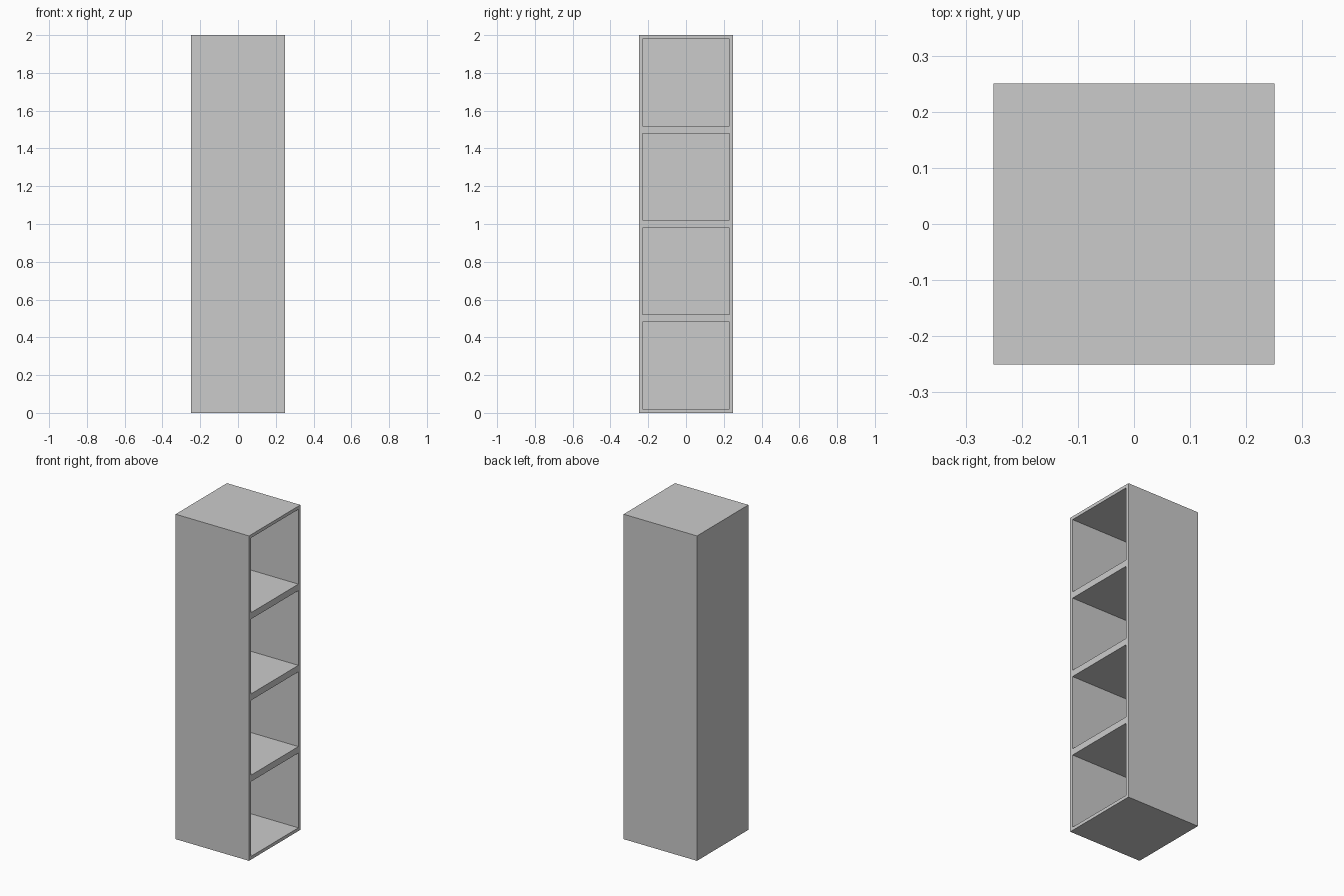
import bpy, bmesh, math
from mathutils import Vector, Matrix

if "Cube" in bpy.data.objects:
    bpy.data.objects.remove(bpy.data.objects["Cube"])

WIDTH, HEIGHT, WALL, CELLS = 0.5, 2.0, 0.02, 4

bm = bmesh.new()

# Outer case, standing on the floor
bmesh.ops.create_cube(bm, size=1.0, matrix=Matrix.Translation((0, 0, HEIGHT / 2))
                      @ Matrix.Diagonal((WIDTH, WIDTH, HEIGHT, 1)))

# Divide the case into equal cubbies
for i in range(1, CELLS):
    bmesh.ops.bisect_plane(bm, geom=bm.verts[:] + bm.edges[:] + bm.faces[:],
                           plane_co=(0, 0, HEIGHT * i / CELLS), plane_no=(0, 0, 1))
bm.normal_update()

# Hollow each cubby from the open (+x) side, leaving a rim and a back panel
fronts = [f for f in bm.faces if f.normal.x > 0.9]
bmesh.ops.inset_individual(bm, faces=fronts, thickness=WALL, use_even_offset=True)
pushed = bmesh.ops.extrude_discrete_faces(bm, faces=fronts)["faces"]
for f in pushed:
    bmesh.ops.translate(bm, verts=f.verts[:], vec=Vector((WALL - WIDTH, 0, 0)))

# Merge the flat outer panels
bmesh.ops.dissolve_limit(bm, angle_limit=math.radians(1),
                         verts=bm.verts[:], edges=bm.edges[:])
bmesh.ops.recalc_face_normals(bm, faces=bm.faces[:])

mesh = bpy.data.meshes.new("cubby_shelf")
bm.to_mesh(mesh)
bm.free()
bpy.context.collection.objects.link(bpy.data.objects.new("cubby_shelf", mesh))
